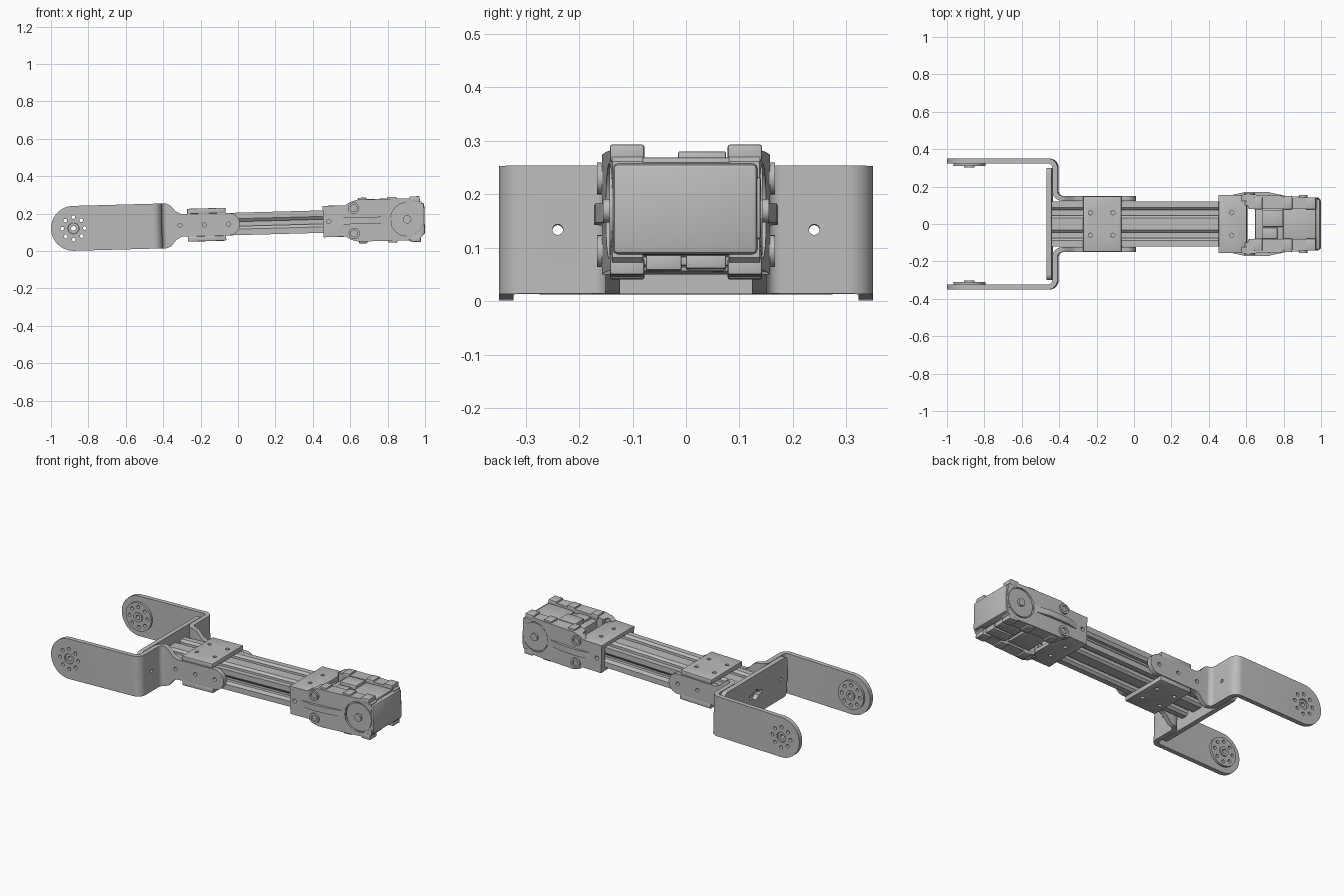
import bpy, bmesh, math
from mathutils import Matrix, Vector

cube = bpy.data.objects.get("Cube")
if cube:
    bpy.data.objects.remove(cube)

grey = bpy.data.materials.new("machined_grey")
grey.use_nodes = True
COLOUR = (0.5, 0.5, 0.5, 1)
grey.diffuse_color = COLOUR
grey.node_tree.nodes["Principled BSDF"].inputs["Base Color"].default_value = COLOUR

# The link is built along x, then tilted slightly about y
TILT = Matrix.Translation((0, 0, 0.145)) @ Matrix.Rotation(math.radians(-1.55), 4, 'Y')
parts = []


def finish(name, bm):
    bmesh.ops.recalc_face_normals(bm, faces=bm.faces[:])
    mesh = bpy.data.meshes.new(name)
    bm.to_mesh(mesh)
    bm.free()
    mesh.materials.append(grey)
    ob = bpy.data.objects.new(name, mesh)
    bpy.context.collection.objects.link(ob)
    parts.append(ob)
    return ob


def prism(name, pts, axis, lo, hi):
    """Extrude a flat outline along x, y or z."""
    place = {'x': lambda a, b, h: (h, a, b),
             'y': lambda a, b, h: (a, h, b),
             'z': lambda a, b, h: (a, b, h)}[axis]
    bm = bmesh.new()
    face = bm.faces.new([bm.verts.new(place(a, b, lo)) for a, b in pts])
    new = bmesh.ops.extrude_face_region(bm, geom=[face])["geom"]
    move = Vector(place(0, 0, hi - lo))
    bmesh.ops.translate(bm, vec=move, verts=[v for v in new if isinstance(v, bmesh.types.BMVert)])
    return finish(name, bm)


def box(name, x, y, z, bevel=0.004):
    bm = bmesh.new()
    bmesh.ops.create_cube(bm, size=1)
    for v in bm.verts:
        for i, (lo, hi) in enumerate((x, y, z)):
            v.co[i] = lo if v.co[i] < 0 else hi
    if bevel:
        bmesh.ops.bevel(bm, geom=bm.edges[:], offset=bevel, segments=2, affect='EDGES', profile=0.5)
    return finish(name, bm)


def arc(cx, cy, r, start, end, n=16):
    steps = [math.radians(start + (end - start) * i / n) for i in range(n + 1)]
    return [(cx + r * math.cos(t), cy + r * math.sin(t)) for t in steps]


def disc(name, a, b, r, axis, lo, hi, n=32):
    return prism(name, arc(a, b, r, 0, 360, n)[:-1], axis, lo, hi)


def cut(ob, tools, mode='DIFFERENCE'):
    """Apply a boolean for each tool, then drop the tools."""
    for tool in tools:
        mod = ob.modifiers.new("cut", 'BOOLEAN')
        mod.operation, mod.object, mod.solver = mode, tool, 'EXACT'
    graph = bpy.context.evaluated_depsgraph_get()
    mesh = bpy.data.meshes.new_from_object(ob.evaluated_get(graph))
    ob.modifiers.clear()
    ob.data = mesh
    for tool in tools:
        parts.remove(tool)
        bpy.data.objects.remove(tool)


def drill(ob, spots, r, axis, lo=-0.5, hi=0.5):
    cut(ob, [disc("drill", a, b, r, axis, lo, hi, 16) for a, b in spots])


def mirrored(s, lo, hi):
    return (lo, hi) if s > 0 else (-hi, -lo)


# Extrusion rail with slots on all four sides
quarter = [(0.088, 0.012), (0.108, 0.012), (0.12, 0.028), (0.12, 0.06), (0.088, 0.06),
           (0.075, 0.048), (0.075, 0.028), (0.045, 0.028), (0.045, 0.048), (0.032, 0.06)]
half = quarter + [(-y, z) for y, z in reversed(quarter)]
prism("slotted_rail", half + [(y, -z) for y, z in reversed(half)], 'x', -0.437, 0.6)

# Cross plate behind the fork, with a cross-shaped opening
outline = []
for cy, cz, start in ((0.27, 0.09, 0), (-0.27, 0.09, 90), (-0.27, -0.09, 180), (0.27, -0.09, 270)):
    outline += arc(cy, cz, 0.03, start, start + 90, 6)
cross_plate = prism("cross_plate", outline, 'x', -0.465, -0.437)
cut(cross_plate, [disc("opening", 0, 0, 0.03, 'x', -0.5, -0.4),
                  box("slot", (-0.5, -0.4), (-0.06, 0.06), (-0.012, 0.012), 0)])
drill(cross_plate, [(-0.24, 0), (0.24, 0)], 0.01, 'x')

horn_spots = [(-0.88 + 0.06 * math.cos(k * math.pi / 4), 0.06 * math.sin(k * math.pi / 4)) for k in range(8)]
for s, side in ((1, "left"), (-1, "right")):
    # Fork arm: bent ribbon trimmed to its side outline
    middle = [(-1.05, 0.3365)] + arc(-0.455, 0.3015, 0.035, 90, 0, 8)
    middle += arc(-0.38, 0.177, 0.04, 180, 270, 8) + [(0.05, 0.137)]
    outer, inner = [], []
    for i, p in enumerate(middle):
        a, b = middle[max(i - 1, 0)], middle[min(i + 1, len(middle) - 1)]
        d = Vector((b[0] - a[0], b[1] - a[1])).normalized() * 0.0135
        outer.append((p[0] - d.y, s * (p[1] + d.x)))
        inner.append((p[0] + d.y, s * (p[1] - d.x)))
    arm = prism(side + "_fork_arm", outer + inner[::-1], 'z', -0.2, 0.2)
    trim = arc(-0.88, 0, 0.12, 90, 270, 24) + [(-0.385, -0.12), (-0.36, -0.11), (-0.33, -0.075), (-0.3, -0.06)]
    trim += arc(-0.05, 0, 0.06, -90, 90) + [(-0.3, 0.06), (-0.33, 0.075), (-0.36, 0.11), (-0.385, 0.12)]
    cut(arm, [prism("trim", trim, 'y', -0.5, 0.5)], 'INTERSECT')
    drill(arm, horn_spots, 0.01, 'y')
    drill(arm, [(-0.88, 0)], 0.03, 'y')
    drill(arm, [(x, 0) for x in (-0.31, -0.18, -0.05)], 0.011, 'y')
    drill(arm, [(s * 0.24, 0)], 0.01, 'x')

    # Output horn on the inside of the arm
    horn = disc(side + "_fork_horn", -0.88, 0, 0.085, 'y', *mirrored(s, 0.31, 0.325), 48)
    hub = disc(side + "_horn_hub", -0.88, 0, 0.028, 'y', *mirrored(s, 0.303, 0.342))
    drill(horn, horn_spots, 0.01, 'y')
    for ob in (horn, hub):
        drill(ob, [(-0.88, 0)], 0.013, 'y')

    # Motor side cover, joined to the rail bracket
    plan = [(0.455, 0.122), (0.455, 0.155), (0.64, 0.157), (0.82, 0.15), (0.985, 0.138),
            (0.985, 0.08), (0.615, 0.08), (0.605, 0.122)]
    cover = prism(side + "_motor_cover", [(x, s * y) for x, y in plan], 'z', -0.2, 0.2)
    top = [(0.455, 0.083), (0.575, 0.083), (0.6, 0.1), (0.64, 0.112), (0.96, 0.112), (0.985, 0.09)]
    cut(cover, [prism("trim", top + [(x, -z) for x, z in reversed(top)], 'y', -0.5, 0.5)], 'INTERSECT')
    drill(cover, [(0.485, 0)], 0.012, 'y')
    drill(cover, [(0.905, 0)], 0.09, 'y', *mirrored(s, 0.136, 0.2))
    disc(side + "_motor_horn", 0.905, 0, 0.083, 'y', *mirrored(s, 0.12, 0.143), 48)
    disc(side + "_motor_shaft", 0.905, 0, 0.022, 'y', *mirrored(s, 0.12, 0.155))
    ridge = [(0.5, 0.15), (0.6, 0.172), (0.72, 0.17), (0.82, 0.148)]
    prism(side + "_cover_ridge", [(x, s * y) for x, y in ridge], 'z', -0.018, 0.018)

    # Screw bosses and corner lugs
    for t, level in ((1, "upper"), (-1, "lower")):
        boss = disc(f"{side}_{level}_boss", 0.62, t * 0.068, 0.03, 'y', *mirrored(s, 0.1, 0.167), 24)
        drill(boss, [(0.62, t * 0.068)], 0.018, 'y', *mirrored(s, 0.14, 0.2))
        for i, (x0, x1) in enumerate(((0.645, 0.69), (0.8, 0.85), (0.92, 0.975))):
            box(f"{side}_{level}_lug_{i + 1}", (x0, x1), mirrored(s, 0.078, 0.142), mirrored(t, 0.09, 0.122))

# Clamp plates on the rail and bracket plates at the motor
for t, level in ((1, "upper"), (-1, "lower")):
    clamp = box(level + "_clamp_plate", (-0.27, -0.065), (-0.148, 0.148), mirrored(t, 0.06, 0.088))
    drill(clamp, [(x, y) for x in (-0.23, -0.11) for y in (-0.06, 0.06)], 0.011, 'z')
    plate = box(level + "_bracket_plate", (0.455, 0.605), (-0.153, 0.153), mirrored(t, 0.06, 0.084))
    drill(plate, [(0.525, -0.06), (0.525, 0.06)], 0.011, 'z')

# Motor body, end cap and housing details
box("motor_body", (0.65, 0.985), (-0.1, 0.1), (-0.085, 0.088), 0.006)
box("motor_end_cap", (0.86, 0.998), (-0.137, 0.134), (-0.084, 0.086), 0.01)
box("end_cap_step", (0.95, 0.99), (0.1, 0.14), (-0.055, 0.06))
box("top_cover", (0.8, 0.975), (-0.09, 0.09), (0.08, 0.098))
box("top_connector", (0.69, 0.8), (-0.015, 0.075), (0.08, 0.114))
box("top_socket", (0.69, 0.77), (-0.08, -0.02), (0.08, 0.1))
box("bottom_cover", (0.66, 0.8), (-0.085, 0.085), (-0.1, -0.08))
box("bottom_connector", (0.83, 0.96), (-0.075, -0.008), (-0.113, -0.08))
box("bottom_socket", (0.83, 0.96), (0, 0.075), (-0.11, -0.08))

# Tilt the whole link and smooth the curved faces
bpy.ops.object.select_all(action='DESELECT')
for ob in parts:
    ob.data.transform(TILT)
    ob.select_set(True)
bpy.context.view_layer.objects.active = parts[0]
bpy.ops.object.shade_smooth_by_angle(angle=math.radians(30))
